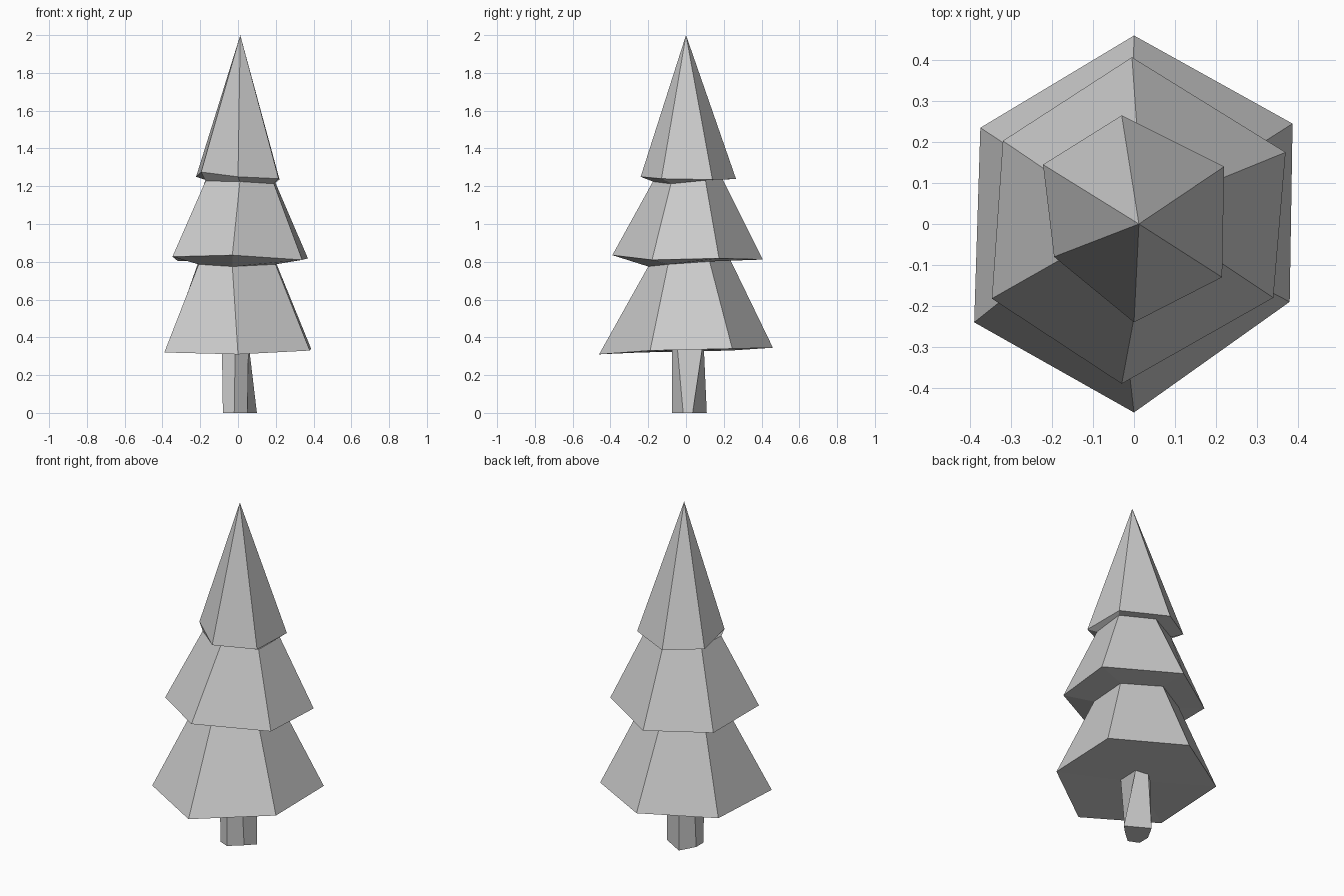
import bpy, bmesh, math

if "Cube" in bpy.data.objects:
    bpy.data.objects.remove(bpy.data.objects["Cube"])


def hexagon(cx, cy, rx, ry, z, tilt=0.0):
    """Six-sided ring starting at the front corner, going counter-clockwise."""
    ring = []
    for k in range(6):
        a = math.radians(-90 + 60 * k)
        x, y = cx + rx * math.cos(a), cy + ry * math.sin(a)
        ring.append((x, y, z + tilt * y))
    return ring


def loft(name, rings, cap_bottom=False):
    """Flat-faced skin through rings; a one-point ring becomes an apex."""
    bm = bmesh.new()
    loops = [[bm.verts.new(p) for p in r] for r in rings]
    if cap_bottom:
        bm.faces.new(loops[0][::-1])
    for low, high in zip(loops, loops[1:]):
        for i in range(6):
            j = (i + 1) % 6
            if len(high) == 1:
                bm.faces.new((low[i], low[j], high[0]))
            else:
                bm.faces.new((low[i], low[j], high[j], high[i]))
    mesh = bpy.data.meshes.new(name)
    bm.to_mesh(mesh)
    bm.free()
    obj = bpy.data.objects.new(name, mesh)
    bpy.context.collection.objects.link(obj)
    return obj


# Trunk: uneven hexagon that twists slightly as it rises
foot = [(x, y, 0) for x, y in ((-.02, -.075), (.05, -.015), (.10, .035),
                               (-.03, .11), (-.08, .02), (-.08, -.05))]
neck = [(x, y, .335) for x, y in ((-.015, -.075), (.055, -.045), (.06, .085),
                                  (-.02, .095), (-.08, .04), (-.085, -.045))]
loft("trunk", [foot, neck], cap_bottom=True)

# Irregular skirt edges of the three foliage tiers
low_edge = [(0, -.46, .31), (.38, -.19, .33), (.387, .245, .34),
            (0, .46, .345), (-.375, .235, .33), (-.39, -.24, .32)]
mid_edge = [(-.03, -.39, .835), (.34, -.18, .81), (.37, .175, .818),
            (-.005, .407, .812), (-.32, .203, .805), (-.347, -.182, .827)]
top_edge = [(0, -.24, 1.25), (.215, -.13, 1.24), (.22, .14, 1.235),
            (-.03, .265, 1.238), (-.222, .145, 1.25), (-.195, -.08, 1.275)]

# Narrow waists between tiers
low_waist = hexagon(-.005, .015, .235, .22, .793, .07)
low_waist[0] = (-.03, -.2, .775)
mid_waist = hexagon(.01, .01, .21, .185, 1.23, .03)
mid_waist[1] = (.19, -.08, 1.213)

# Foliage: underside, sloping sides, then waist or tip
loft("lower_foliage", [neck, low_edge, low_waist])
loft("middle_foliage", [low_waist, mid_edge, mid_waist])
loft("upper_foliage", [mid_waist, top_edge, [(.012, 0, 2)]])
